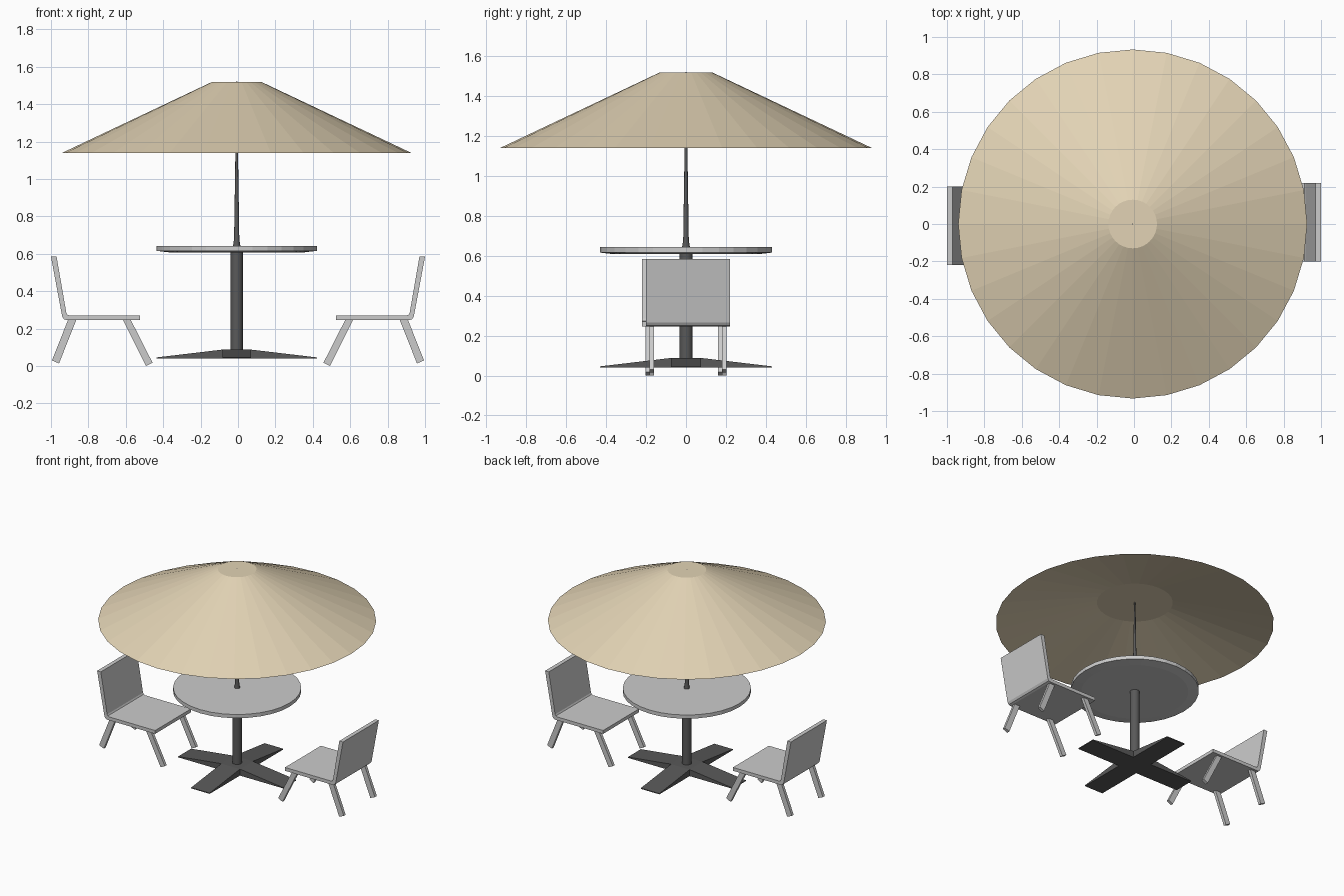
import bpy, bmesh, math
from mathutils import Matrix, Vector

if "Cube" in bpy.data.objects:
    bpy.data.objects.remove(bpy.data.objects["Cube"])

CX = -0.007  # axis of the table and canopy


def material(name, rgb):
    m = bpy.data.materials.new(name)
    m.diffuse_color = (*rgb, 1)
    m.use_nodes = True
    m.node_tree.nodes["Principled BSDF"].inputs["Base Color"].default_value = m.diffuse_color
    return m


tan = material("tan_fabric", (0.76, 0.65, 0.46))
dark = material("dark_metal", (0.10, 0.10, 0.10))


def finish(name, bm, mat=None, smooth=False):
    bmesh.ops.recalc_face_normals(bm, faces=bm.faces)
    me = bpy.data.meshes.new(name)
    bm.to_mesh(me)
    bm.free()
    ob = bpy.data.objects.new(name, me)
    bpy.context.collection.objects.link(ob)
    if mat:
        me.materials.append(mat)
    if smooth:
        bpy.ops.object.select_all(action='DESELECT')
        ob.select_set(True)
        bpy.context.view_layer.objects.active = ob
        bpy.ops.object.shade_smooth_by_angle(angle=math.radians(30))
    return ob


def turned(name, profile, sides, mat=None, smooth=False):
    """Rings of (radius, z), capped at both ends."""
    bm = bmesh.new()
    rings = []
    for r, z in profile:
        rings.append([bm.verts.new((CX + r * math.cos(2 * math.pi * i / sides),
                                    r * math.sin(2 * math.pi * i / sides), z))
                      for i in range(sides)])
    for a, b in zip(rings, rings[1:]):
        for i in range(sides):
            j = (i + 1) % sides
            bm.faces.new((a[i], a[j], b[j], b[i]))
    bm.faces.new(rings[0])
    bm.faces.new(rings[-1])
    return finish(name, bm, mat, smooth)


def slab(name, outline, y0, y1, turn=0.0, origin=0.0, mat=None):
    """Extrude an (x, z) outline from y0 to y1, then turn it about z."""
    bm = bmesh.new()
    face = bm.faces.new([bm.verts.new((x, y0, z)) for x, z in outline])
    out = bmesh.ops.extrude_face_region(bm, geom=[face])
    moved = [v for v in out["geom"] if isinstance(v, bmesh.types.BMVert)]
    bmesh.ops.translate(bm, verts=moved, vec=(0, y1 - y0, 0))
    bm.transform(Matrix.Translation((origin, 0, 0)) @ Matrix.Rotation(turn, 4, 'Z'))
    return finish(name, bm, mat)


# Canopy: outer cone with flat cap, shallower inner cone with its own cap
turned("canopy", [(0.13, 1.52), (0.933, 1.14), (0.255, 1.30)], 32, tan)

# Table top, column and tapered umbrella pole
turned("table_top", [(0.43, 0.643), (0.43, 0.616), (0.36, 0.608)], 32)
turned("column", [(0.033, 0.05), (0.033, 0.612)], 16, dark, True)
turned("umbrella_pole", [(0.02, 0.64), (0.014, 0.68), (0.007, 1.14), (0.003, 1.522)],
       12, dark, True)

# Cross base: a hub block and four sloping arms
slab("base_hub", [(-0.076, 0.04), (0.076, 0.04), (0.076, 0.088), (-0.076, 0.088)],
     -0.076, 0.076, 0, CX, dark)
for k in range(4):
    slab(f"base_arm_{k + 1}", [(0.076, 0.04), (0.43, 0.04), (0.43, 0.046), (0.076, 0.088)],
         -0.076, 0.076, k * math.pi / 2, CX, dark)

# Two chairs, the second turned half way round
SEAT = [(0.525, 0.245), (0.915, 0.245), (0.93, 0.25), (0.94, 0.265), (1.0, 0.585),
        (0.97, 0.585), (0.918, 0.285), (0.912, 0.274), (0.9, 0.27), (0.525, 0.27)]
FRONT = [(0.574, 0.248), (0.616, 0.248), (0.492, 0.0), (0.457, 0.018)]
REAR = [(0.864, 0.248), (0.908, 0.248), (0.995, 0.03), (0.957, 0.014)]
for side, turn in (("right", 0), ("left", math.pi)):
    slab(f"{side}_chair_seat_and_back", SEAT, -0.2, 0.22, turn)
    for n, y in enumerate((-0.172, 0.192)):
        slab(f"{side}_chair_front_leg_{n + 1}", FRONT, y - 0.011, y + 0.011, turn)
        slab(f"{side}_chair_rear_leg_{n + 1}", REAR, y - 0.011, y + 0.011, turn)
